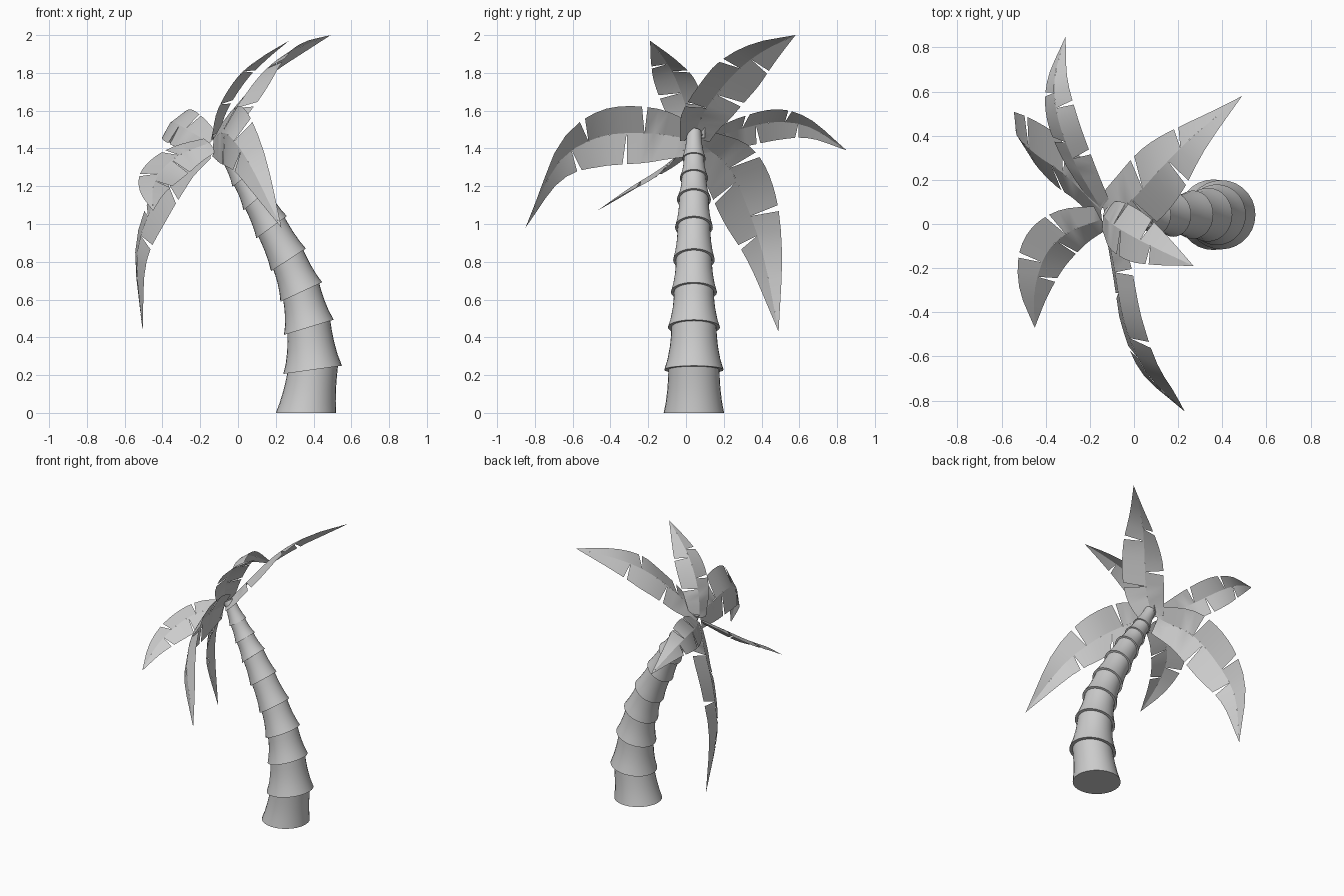
import bpy, bmesh, math
from mathutils import Vector as V

if "Cube" in bpy.data.objects:
    bpy.data.objects.remove(bpy.data.objects["Cube"])


def finish(name, bm):
    me = bpy.data.meshes.new(name)
    bm.to_mesh(me)
    bm.free()
    ob = bpy.data.objects.new(name, me)
    bpy.context.collection.objects.link(ob)
    bpy.context.view_layer.objects.active = ob
    bpy.ops.object.select_all(action='DESELECT')
    ob.select_set(True)
    bpy.ops.object.shade_smooth_by_angle(angle=math.radians(35))
    return ob


def spline(pts, t):
    """Catmull-Rom point on a path, t from 0 to 1."""
    p = [V(q) for q in pts]
    p = [2 * p[0] - p[1]] + p + [2 * p[-1] - p[-2]]
    n = len(p) - 3
    i = min(int(t * n), n - 1)
    u = t * n - i
    a, b, c, d = p[i:i + 4]
    return 0.5 * (2 * b + (c - a) * u + (2 * a - 5 * b + 4 * c - d) * u * u
                  + (3 * b - a - 3 * c + d) * u ** 3)


# Trunk: overlapping flared sleeves (x, z, radius, tilt in degrees)
CY = 0.042
rings = [(.36, 0, .16, 0), (.395, .228, .157, 8), (.375, .453, .138, 17),
         (.335, .64, .122, 25), (.267, .81, .110, 33), (.178, .983, .100, 36),
         (.098, 1.13, .090, 40), (.03, 1.243, .075, 38), (-.03, 1.345, .062, 33),
         (-.10, 1.48, .045, 30)]
SIDES = 28
for k in range(len(rings) - 1):
    x0, z0, r0, a0 = rings[k]
    x1, z1, r1, a1 = rings[k + 1]
    bm = bmesh.new()
    loops = []
    top = r1 * 0.86
    for u, f in ((0, 0), (.25, .45), (.55, .78), (.8, .93), (1.06, 1)):
        r = r0 + (top - r0) * f
        a = math.radians(a0 + (a1 - a0) * u)
        cx, cz = x0 + (x1 - x0) * u, z0 + (z1 - z0) * u
        loop = []
        for j in range(SIDES):
            w = 2 * math.pi * j / SIDES
            d = r * math.cos(w)
            # tilted disc: the +x side is raised
            loop.append(bm.verts.new((cx + d * math.cos(a), CY + r * math.sin(w),
                                      cz + d * math.sin(a))))
        loops.append(loop)
    for lo, hi in zip(loops, loops[1:]):
        for j in range(SIDES):
            i = (j + 1) % SIDES
            bm.faces.new((lo[j], lo[i], hi[i], hi[j]))
    bm.faces.new(loops[0][::-1])
    bm.faces.new(loops[-1])
    finish(f"trunk_sleeve_{k + 1}", bm)


# Fronds: folded blades with slits; midrib path, side direction, half width
fronds = {
    "frond_upper_back": ([(-.13, .04, 1.45), (-.02, .10, 1.60), (.12, .25, 1.79),
                          (.27, .40, 1.91), (.49, .58, 2.0)], (.20, -.06, .19), .15),
    "frond_upper_front": ([(-.14, .04, 1.45), (-.10, 0, 1.62), (0, -.06, 1.78),
                           (.12, -.12, 1.88), (.27, -.19, 1.97)], (.05, .2, 0), .115),
    "frond_front": ([(-.13, .02, 1.45), (-.09, -.20, 1.48), (-.04, -.46, 1.46),
                     (.06, -.68, 1.32), (.23, -.85, .98)], (.08, .03, .28), .16),
    "frond_left_front": ([(-.15, .02, 1.43), (-.30, -.04, 1.37), (-.40, -.14, 1.29),
                          (-.45, -.30, 1.19), (-.45, -.47, 1.07)], (-.15, .10, .06), .12),
    "frond_back": ([(-.15, .07, 1.43), (-.27, .28, 1.50), (-.345, .48, 1.54),
                    (-.36, .66, 1.51), (-.31, .85, 1.39)], (.12, 0, .14), .11),
    "frond_left_back": ([(-.15, .06, 1.43), (-.31, .22, 1.31), (-.45, .32, 1.10),
                         (-.535, .41, .83), (-.505, .49, .43)], (-.1, .3, .1), .165),
}
WIDTH = [(0, .6, 0), (.2, .98, 0), (.45, 1, 0), (.72, .62, 0), (1, 0, 0)]


def blade(name, path, side, half):
    bm = bmesh.new()
    side = V(side)

    def edge(t, sgn):
        tan = (spline(path, min(t + .02, 1)) - spline(path, max(t - .02, 0))).normalized()
        s = (side - tan * side.dot(tan)).normalized()
        n = s.cross(tan)
        if n.dot(V((-.75, 0, .6))) < 0:
            n = -n
        w = half * max(spline([(q[1], 0, 0) for q in WIDTH], t).x, 0)
        return spline(path, t) + s * sgn * w * .97 - n * w * .22

    for sgn, cuts in ((1, (0, .27, .56, 1)), (-1, (0, .36, .66, 1))):
        for t0, t1 in zip(cuts, cuts[1:]):
            prev = None
            for i in range(6):
                u = i / 5
                t = t0 + (t1 - t0) * u
                # the outer edge starts late, leaving a V-shaped slit
                te = t + (.028 * (1 - u) if t0 > 0 else 0)
                m = bm.verts.new(spline(path, t))
                e = bm.verts.new(edge(te, sgn))
                if prev:
                    f = (prev[0], prev[1], e, m)
                    bm.faces.new(f if sgn < 0 else f[::-1])
                prev = (m, e)
    bmesh.ops.remove_doubles(bm, verts=bm.verts, dist=.0005)
    return finish(name, bm)


for name, (path, side, half) in fronds.items():
    blade(name, path, side, half)
